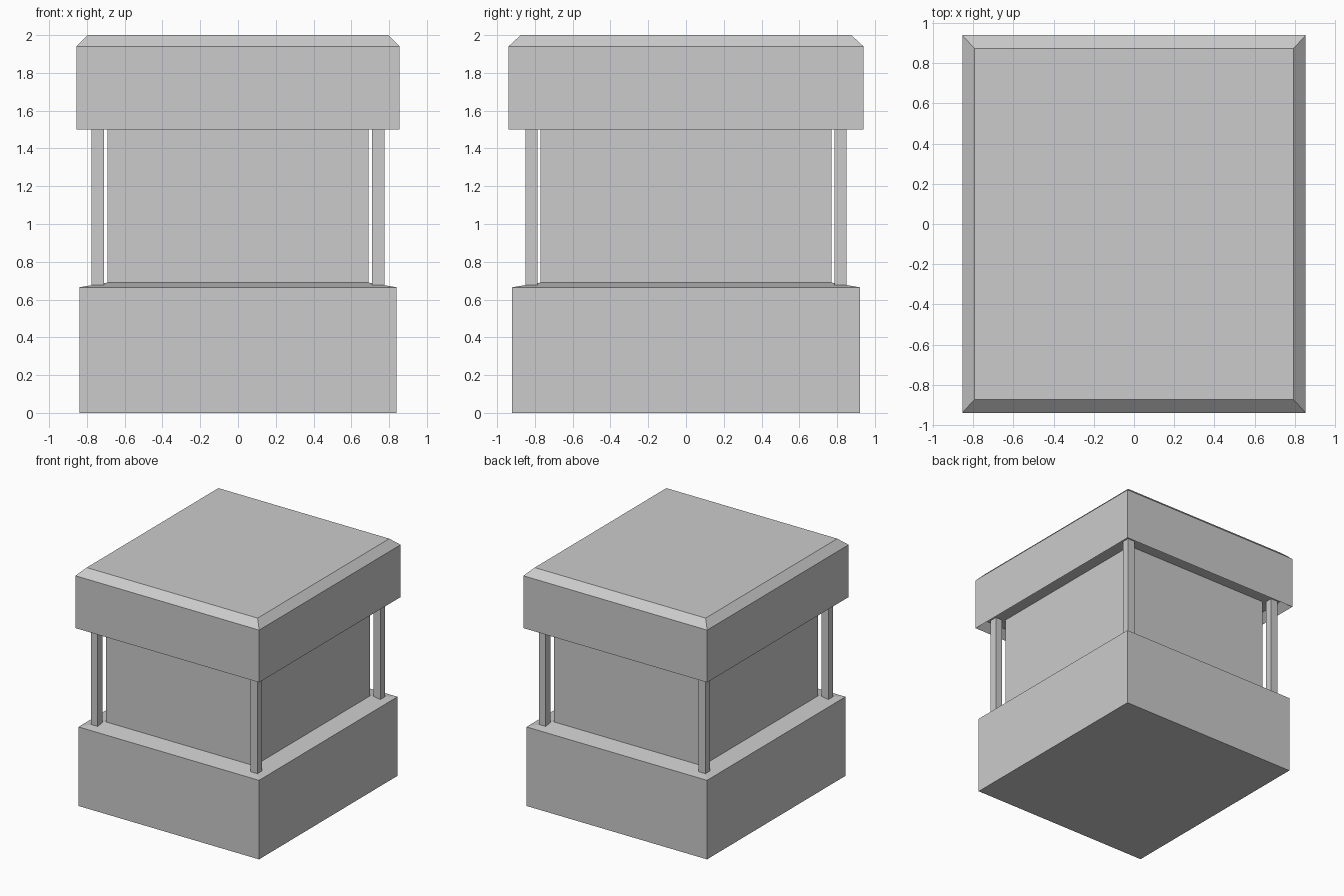
import bpy, bmesh

cube = bpy.data.objects.get("Cube")
if cube:
    bpy.data.objects.remove(cube, do_unlink=True)

grey = bpy.data.materials.new("plain grey")
grey.use_nodes = True
colour = (0.6, 0.6, 0.6, 1)
grey.diffuse_color = colour
grey.node_tree.nodes["Principled BSDF"].inputs["Base Color"].default_value = colour


def stack(name, levels, centre=(0, 0)):
    """Closed solid through rectangles given as (half x, half y, z)."""
    bm = bmesh.new()
    cx, cy = centre
    rings = [[bm.verts.new((cx + sx * hx, cy + sy * hy, z))
              for sx, sy in ((-1, -1), (1, -1), (1, 1), (-1, 1))]
             for hx, hy, z in levels]
    for low, high in zip(rings, rings[1:]):
        for i in range(4):
            j = (i + 1) % 4
            bm.faces.new((low[i], low[j], high[j], high[i]))
    bm.faces.new(rings[0][::-1])
    bm.faces.new(rings[-1])
    bmesh.ops.recalc_face_normals(bm, faces=bm.faces)
    mesh = bpy.data.meshes.new(name)
    bm.to_mesh(mesh)
    bm.free()
    mesh.materials.append(grey)
    obj = bpy.data.objects.new(name, mesh)
    bpy.context.collection.objects.link(obj)
    return obj


# Base block with a gently sloping top
stack("base", [(0.84, 0.92, 0), (0.84, 0.92, 0.665), (0.69, 0.77, 0.69)])

# Inner core between base and cap
stack("core", [(0.69, 0.77, 0.68), (0.69, 0.77, 1.58)])

# Cap with chamfered top and recessed underside
stack("cap", [(0.795, 0.88, 1.56), (0.855, 0.94, 1.5),
              (0.855, 0.94, 1.94), (0.795, 0.875, 2.0)])

# Four corner posts
for side, sx in (("left", 1), ("right", -1)):
    for end, sy in (("front", -1), ("back", 1)):
        stack(f"{end}_{side}_post", [(0.0325, 0.0325, 0.66), (0.0325, 0.0325, 1.57)],
              (sx * 0.7425, sy * 0.8175))
